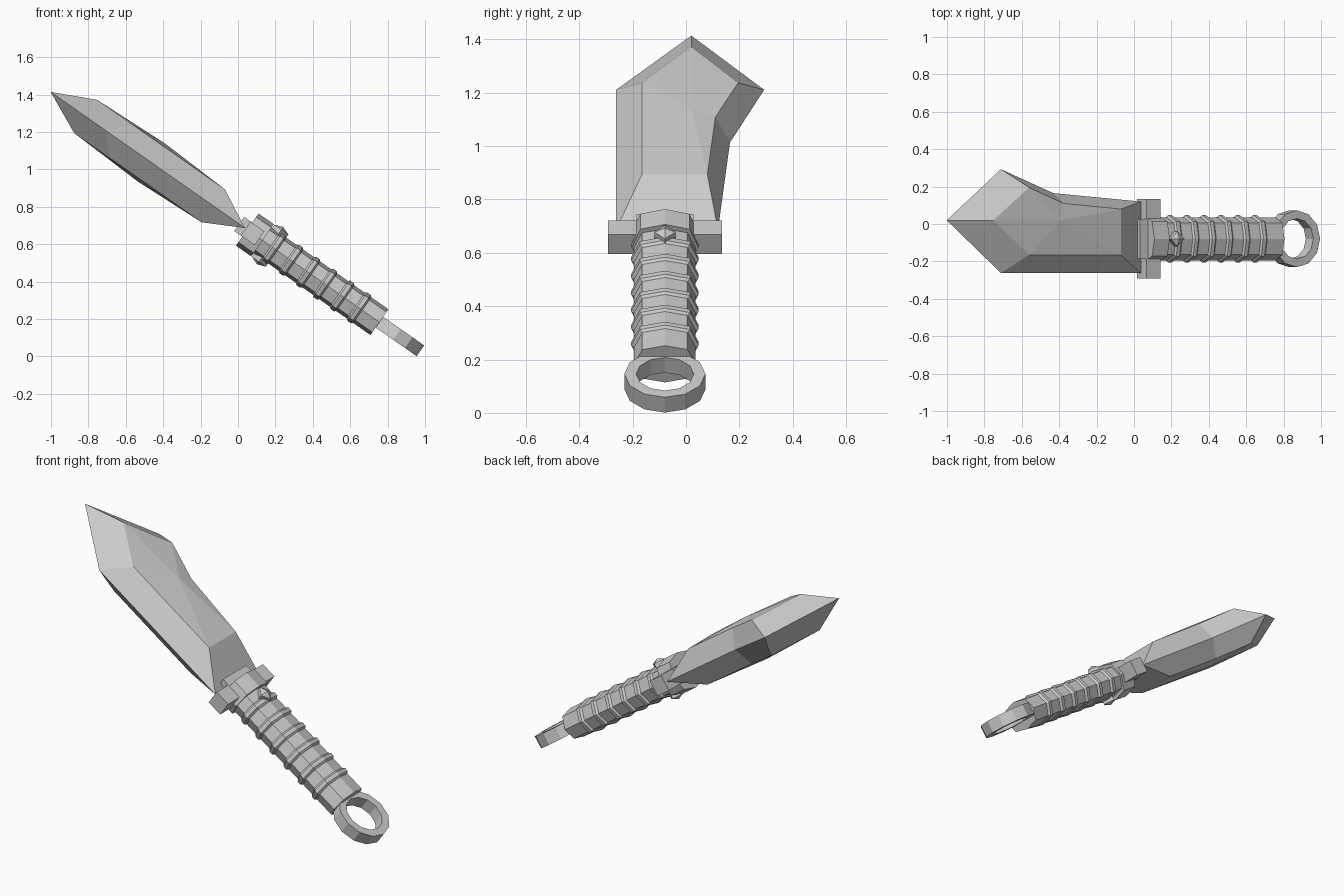
import bpy, bmesh
from math import sin, cos, pi, radians
from mathutils import Vector

if "Cube" in bpy.data.objects:
    bpy.data.objects.remove(bpy.data.objects["Cube"])

# Dagger frame: u runs from ring to tip, w is the thickness, tilted 35 degrees
C, S = cos(radians(35)), sin(radians(35))
MID = -0.079  # y of the handle axis


def place(u, y, w):
    return Vector((0.975 - C * u + S * w, y, 0.03 + S * u + C * w))


def make(name, verts, faces):
    bm = bmesh.new()
    vs = [bm.verts.new(place(*v)) for v in verts]
    for f in faces:
        bm.faces.new([vs[i] for i in f])
    bmesh.ops.recalc_face_normals(bm, faces=bm.faces)
    mesh = bpy.data.meshes.new(name)
    bm.to_mesh(mesh)
    bm.free()
    obj = bpy.data.objects.new(name, mesh)
    bpy.context.collection.objects.link(obj)
    return obj


def loft(name, section, stations):
    """Sweep a (y, w) section along u; stations are (u, scale)."""
    n = len(section)
    verts = [(u, MID + y * k, w * k) for u, k in stations for y, w in section]
    faces = [(r * n + i, r * n + (i + 1) % n, (r + 1) * n + (i + 1) % n, (r + 1) * n + i)
             for r in range(len(stations) - 1) for i in range(n)]
    last = (len(stations) - 1) * n
    faces += [tuple(range(n)), tuple(range(last, last + n))]
    return make(name, verts, faces)


def rect(y, w):
    return [(y, w), (-y, w), (-y, -w), (y, -w)]


# Blade: outer edge loop at w = 0, a raised inner loop and a peak on each side
outline = [(2.413, .02), (2.059, .293), (1.717, .165), (1.145, .12), (1.145, -.262), (2.059, -.262)]
raised = [(2.185, .02), (1.95, .195), (1.726, .11), (1.352, .08), (1.352, -.165), (1.95, -.165)]
verts = [(u, y, 0) for u, y in outline]
faces = []
for side in (1, -1):
    b = len(verts)
    verts += [(u, y, side * .108) for u, y in raised] + [(1.755, .02, side * .125)]
    for i in range(6):
        j = (i + 1) % 6
        faces += [(i, j, b + j, b + i), (b + i, b + j, b + 6)]
make("blade", verts, faces)

# Guard and blade socket
loft("guard", rect(.213, .045), [(1.05, 1), (1.14, 1)])
loft("blade_socket", rect(.107, .046), [(1.06, 1), (1.182, 1)])

# Eight-sided grip, with raised wraps and collar
grip = [(0, .084), (.085, .066), (.115, 0), (.085, -.066),
        (0, -.084), (-.085, -.066), (-.115, 0), (-.085, .066)]
loft("grip", grip, [(.267, 1), (1.1, 1)])
for k in range(6):
    u = .4 + .111 * k
    loft(f"grip_wrap_{k + 1}", grip, [(u - .022, .99), (u - .011, 1.1), (u + .011, 1.1), (u + .022, .99)])
collar = [(y * .87, w) for y, w in grip]
loft("collar", collar, [(1.03, 1.25), (1.13, 1.25)])

# Diamond studs on both faces of the grip
for name, side in (("upper_stud", 1), ("lower_stud", -1)):
    verts = [(.98 + du, MID + dy, side * w) for w in (.07, .105)
             for du, dy in ((.045, 0), (0, .04), (-.045, 0), (0, -.04))]
    verts.append((.98, MID, side * .122))
    faces = [(0, 1, 2, 3)]
    for i in range(4):
        j = (i + 1) % 4
        faces += [(i, j, 4 + j, 4 + i), (4 + i, 4 + j, 8)]
    make(name, verts, faces)

# Twelve-sided pommel ring
N, R = 12, .152
corners = [(.152, .035), (.108, .035), (.108, -.035), (.152, -.035)]
verts = [(R - r * cos(2 * pi * i / N), MID + r * sin(2 * pi * i / N), w)
         for i in range(N) for r, w in corners]
faces = [(i * 4 + c, i * 4 + (c + 1) % 4, (i + 1) % N * 4 + (c + 1) % 4, (i + 1) % N * 4 + c)
         for i in range(N) for c in range(4)]
make("pommel_ring", verts, faces)
